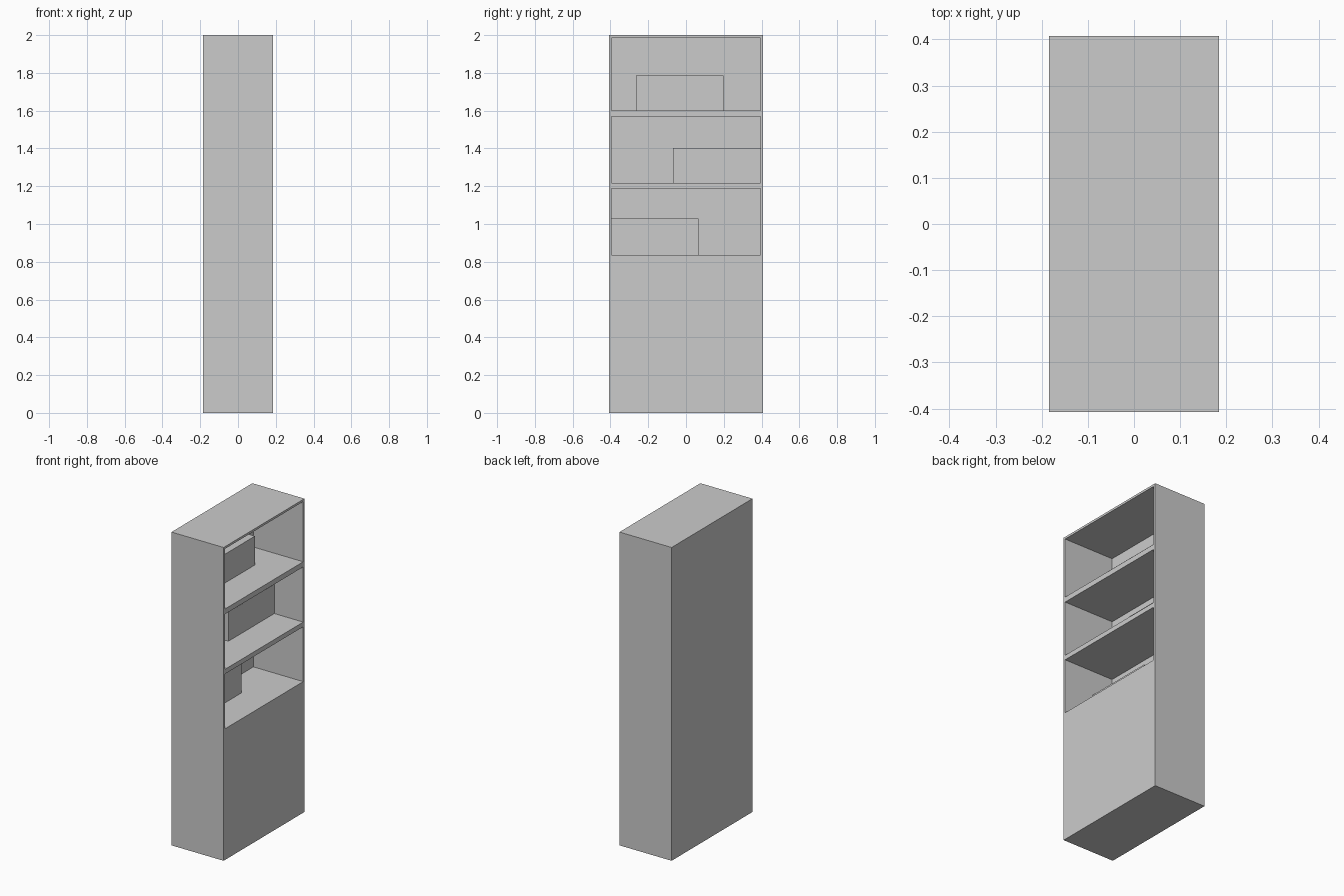
import bpy

if "Cube" in bpy.data.objects:
    bpy.data.objects.remove(bpy.data.objects["Cube"])

FRONT = 0.184     # open face of the cabinet (+x)
BACK = -0.168     # inner face of the back panel
HALF = 0.408      # half width along y
INNER = 0.395     # half width of the compartments


def box(name, x, y, z):
    """Axis-aligned box from three (min, max) ranges."""
    size = [b - a for a, b in (x, y, z)]
    mid = [(a + b) / 2 for a, b in (x, y, z)]
    bpy.ops.mesh.primitive_cube_add(size=1, location=mid)
    ob = bpy.context.object
    ob.name = name
    ob.scale = size
    bpy.ops.object.transform_apply(location=False, rotation=False, scale=True)
    return ob


# Cabinet body: solid base, three open compartments above it
cabinet = box("cabinet_body", (-FRONT, FRONT), (-HALF, HALF), (0, 2))

# (name, floor, ceiling, storage box y range, storage box top)
levels = [
    ("lower", 0.837, 1.187, (-INNER, 0.065), 1.028),
    ("middle", 1.217, 1.569, (-0.068, INNER), 1.403),
    ("upper", 1.602, 1.986, (-0.265, 0.199), 1.786),
]

for name, floor, ceiling, span, top in levels:
    # Hollow out the compartment
    cutter = box(name + "_cutter", (BACK, FRONT + 0.1), (-INNER, INNER), (floor, ceiling))
    cutter.hide_render = True
    mod = cabinet.modifiers.new(name + "_opening", "BOOLEAN")
    mod.operation = "DIFFERENCE"
    mod.solver = "EXACT"
    mod.object = cutter
    bpy.context.view_layer.objects.active = cabinet
    bpy.ops.object.modifier_apply(modifier=mod.name)
    bpy.data.objects.remove(cutter, do_unlink=True)

    # Storage box resting on the shelf against the back panel
    box(name + "_storage_box", (BACK, -0.02), span, (floor, top))
